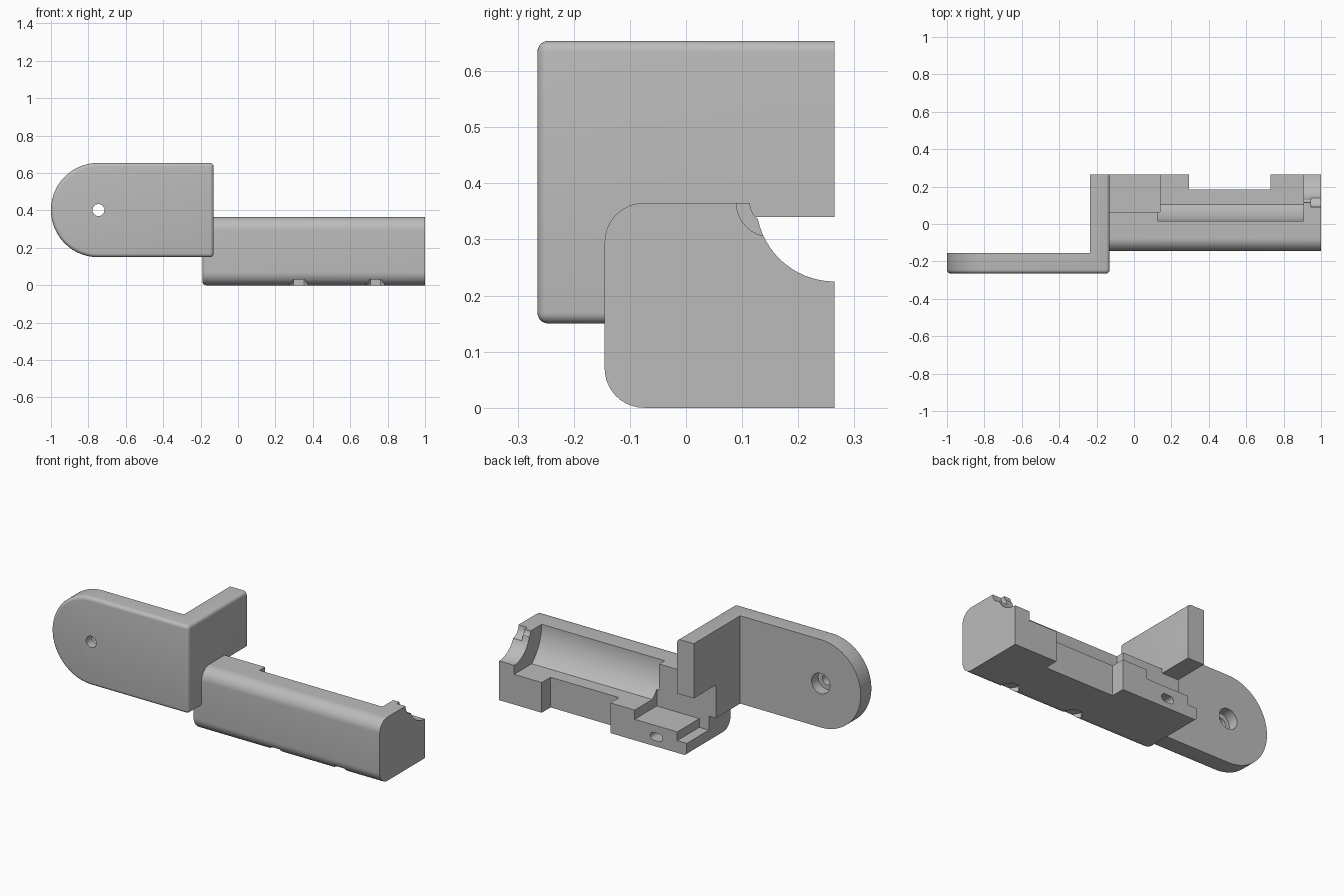
import bpy, bmesh
from math import sin, cos, pi
from mathutils import Matrix, Vector

if "Cube" in bpy.data.objects:
    bpy.data.objects.remove(bpy.data.objects["Cube"], do_unlink=True)

grey = bpy.data.materials.new("plain_grey")
grey.use_nodes = True
grey.diffuse_color = (0.5, 0.5, 0.5, 1)
grey.node_tree.nodes["Principled BSDF"].inputs["Base Color"].default_value = (0.5, 0.5, 0.5, 1)


def arc(cx, cy, r, a0, a1, n):
    return [(cx + r * cos(a0 + (a1 - a0) * i / n), cy + r * sin(a0 + (a1 - a0) * i / n))
            for i in range(n + 1)]


def prism(name, outline, axis, lo, hi, bevel_rule=None, bevel=0.02):
    """Extrude a 2D outline along an axis, then round the edges picked by a rule."""
    place = {"x": lambda a, b, t: (t, a, b),
             "y": lambda a, b, t: (a, t, b),
             "z": lambda a, b, t: (a, b, t)}[axis]
    bm = bmesh.new()
    face = bm.faces.new([bm.verts.new(place(a, b, lo)) for a, b in outline])
    ext = bmesh.ops.extrude_face_region(bm, geom=[face])
    step = Vector(place(0, 0, hi - lo))
    bmesh.ops.translate(bm, vec=step, verts=[v for v in ext["geom"] if isinstance(v, bmesh.types.BMVert)])
    bmesh.ops.recalc_face_normals(bm, faces=bm.faces)
    if bevel_rule:
        edges = [e for e in bm.edges if bevel_rule(e.verts[0].co, e.verts[1].co)]
        bmesh.ops.bevel(bm, geom=edges, offset=bevel, segments=5, profile=0.5, affect="EDGES")
    mesh = bpy.data.meshes.new(name)
    bm.to_mesh(mesh)
    bm.free()
    mesh.materials.append(grey)
    obj = bpy.data.objects.new(name, mesh)
    bpy.context.collection.objects.link(obj)
    return obj


def box(x0, x1, y0, y1, z0, z1):
    return prism("cutter", [(x0, y0), (x1, y0), (x1, y1), (x0, y1)], "z", z0, z1)


def rod(axis, a, b, r, lo, hi, n=48):
    return prism("cutter", arc(a, b, r, 0, 2 * pi, n)[:-1], axis, lo, hi)


def activate(obj):
    bpy.ops.object.select_all(action="DESELECT")
    obj.select_set(True)
    bpy.context.view_layer.objects.active = obj


def carve(obj, cutters):
    activate(obj)
    for c in cutters:
        c.hide_render = True
        mod = obj.modifiers.new("cut", "BOOLEAN")
        mod.operation, mod.solver, mod.object = "DIFFERENCE", "EXACT", c
        bpy.ops.object.modifier_apply(modifier=mod.name)
        bpy.data.objects.remove(c, do_unlink=True)
    activate(obj)
    bpy.ops.object.shade_smooth_by_angle(angle=0.5)


# Angled bracket: round-ended plate with a return wall
FRONT, BACK, SIDE = -0.265, 0.265, -0.13


def bracket_edges(p, q):
    on_front = abs(p.y - FRONT) < 1e-4 and abs(q.y - FRONT) < 1e-4
    on_side = abs(p.x - SIDE) < 1e-4 and abs(q.x - SIDE) < 1e-4
    at_back = abs(p.y - BACK) < 1e-4 and abs(q.y - BACK) < 1e-4
    return on_front or (on_side and not at_back)


outline = arc(-0.748, 0.402, 0.252, pi / 2, 3 * pi / 2, 40) + [(SIDE, 0.15), (SIDE, 0.654)]
bracket = prism("angled_bracket", outline, "y", FRONT, BACK, bracket_edges)
carve(bracket, [
    box(-1.1, -0.235, -0.155, 0.4, 0, 0.8),            # space behind the plate
    box(-0.3, 0, 0.065, 0.4, 0, 0.34),                 # clearance under the wall
    rod("y", -0.746, 0.402, 0.032, -0.4, 0),           # screw hole
    rod("y", -0.746, 0.402, 0.058, -0.215, 0),         # counterbore
])

# Housing: long block with rounded front edges
LEFT = -0.19


def end_edges(p, q):
    return (abs(p.x - LEFT) < 1e-4 and abs(q.x - LEFT) < 1e-4
            and min(p.y, q.y) < 0.26)


R, TOP = 0.07, 0.365
section = (arc(-0.145 + R, R, R, 1.5 * pi, pi, 10) + arc(-0.145 + R, TOP - R, R, pi, pi / 2, 10)
           + [(BACK, TOP), (BACK, 0)])
housing = prism("motor_housing", section, "x", LEFT, 1.0, end_edges)

# Half-round trough with a flat floor
a = 0.876
trough = prism("cutter", arc(BACK, TOP, 0.25, pi, pi + a, 20) + [(0.4, 0.173), (0.4, 0.5), (0.015, 0.5)],
               "x", 0.125, 0.905)
slot = prism("cutter", arc(-0.015, 0.055, 0.022, pi / 2, 1.5 * pi, 8)
             + arc(0.02, 0.055, 0.022, -pi / 2, pi / 2, 8), "y", 0.15, 0.4)
carve(housing, [
    trough,
    rod("x", BACK, TOP, 0.14, 0.8, 1.1, 64),           # end bore
    rod("x", 0.15, TOP, 0.036, 0.85, 1.1, 32),         # cable passage
    rod("x", 0.15, TOP, 0.06, 0.945, 1.1, 32),         # cable recess
    box(-0.131, 0.14, 0.065, 0.4, 0.12, 0.5),          # gear pocket
    box(-0.3, -0.13, 0.065, 0.4, 0.07, 0.5),           # lower ledge
    box(0.295, 0.73, 0.185, 0.4, -0.1, 0.5),           # rear gap
    slot,
] + [rod("z", x, -0.09, 0.055, -0.1, 0.03, 6) for x in (0.325, 0.735)])  # hex recesses
